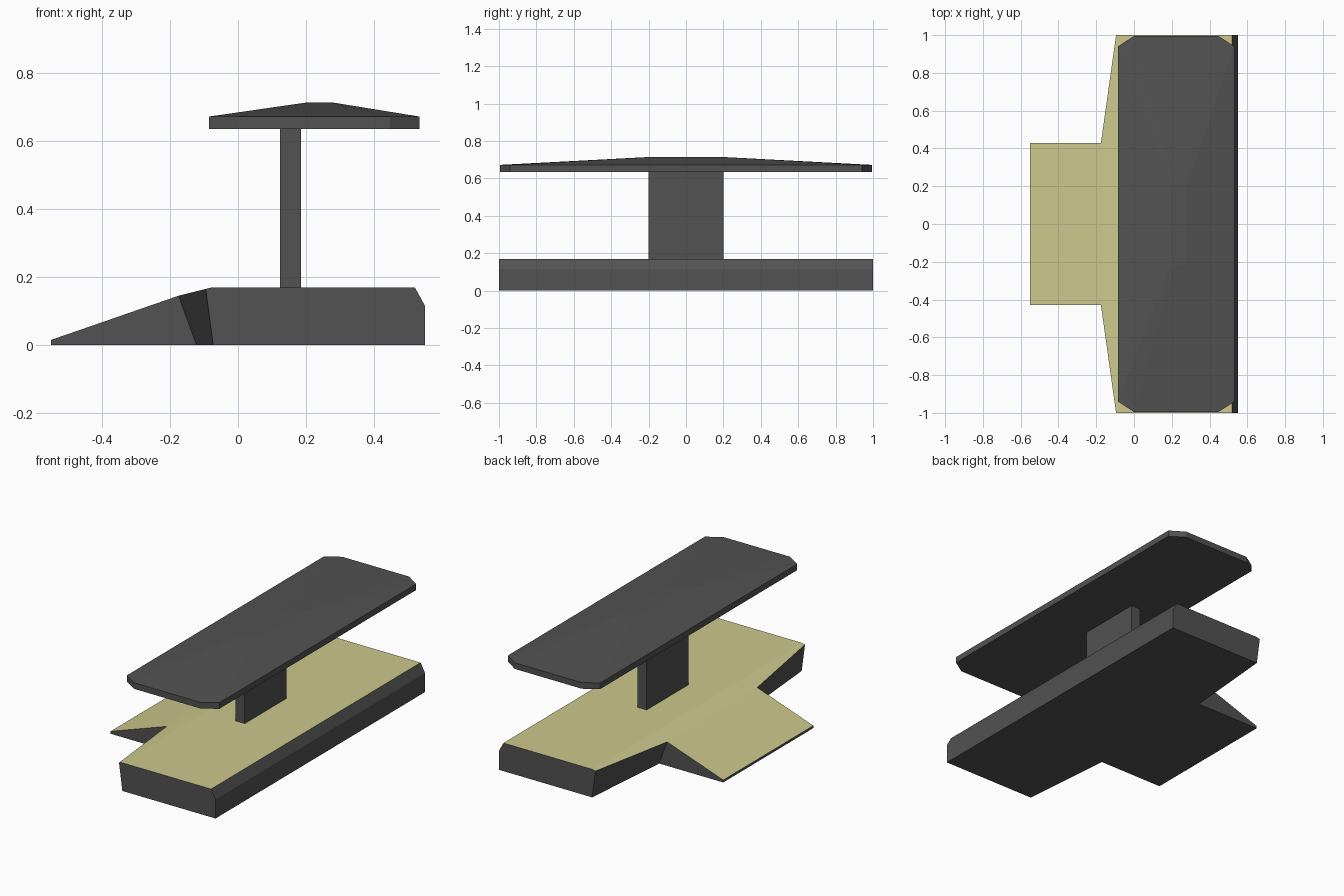
import bpy, bmesh

if "Cube" in bpy.data.objects:
    bpy.data.objects.remove(bpy.data.objects["Cube"])


def material(name, rgb):
    m = bpy.data.materials.new(name)
    m.diffuse_color = (*rgb, 1)
    m.use_nodes = True
    m.node_tree.nodes["Principled BSDF"].inputs["Base Color"].default_value = m.diffuse_color
    return m


grey = material("dark grey", (0.085, 0.085, 0.085))
sand = material("pale yellow", (0.60, 0.58, 0.26))


def make(name, build, mats):
    bm = bmesh.new()
    build(bm)
    bmesh.ops.recalc_face_normals(bm, faces=bm.faces[:])
    if len(mats) > 1:  # upward faces take the second colour
        bm.normal_update()
        for f in bm.faces:
            f.material_index = int(f.normal.z > 0.85)
    me = bpy.data.meshes.new(name)
    bm.to_mesh(me)
    bm.free()
    for m in mats:
        me.materials.append(m)
    ob = bpy.data.objects.new(name, me)
    bpy.context.collection.objects.link(ob)


def loft(bm, lower, upper):
    """Join two matching vertex rings."""
    n = len(lower)
    for i in range(n):
        j = (i + 1) % n
        bm.faces.new((lower[i], lower[j], upper[j], upper[i]))


# Platform: raised deck with a ramp on the left, undercut shoulders
def platform(bm):
    pts = {"toe": (-0.55, 0.43, 0.015), "toe_low": (-0.55, 0.43, 0),
           "neck": (-0.175, 0.43, 0.145), "neck_low": (-0.122, 0.43, 0),
           "shoulder": (-0.095, 1, 0.165), "shoulder_low": (-0.073, 1, 0),
           "crest": (-0.075, 1, 0.17), "edge": (0.52, 1, 0.17),
           "back": (0.55, 1, 0.115), "back_low": (0.55, 1, 0)}
    a, b = [{k: bm.verts.new((x, y * s, z)) for k, (x, y, z) in pts.items()}
            for s in (1, -1)]

    def across(*keys):  # face spanning both mirrored sides
        bm.faces.new([a[k] for k in keys] + [b[k] for k in reversed(keys)])

    across("toe_low", "toe")
    across("toe", "neck")
    across("neck", "shoulder", "crest")
    across("crest", "edge")
    across("edge", "back")
    across("back", "back_low")
    across("neck_low", "shoulder_low", "back_low")
    across("toe_low", "neck_low")
    for side in (a, b):
        for keys in (("toe_low", "toe", "neck", "neck_low"),
                     ("neck_low", "neck", "shoulder", "shoulder_low"),
                     ("shoulder_low", "shoulder", "crest", "edge", "back", "back_low")):
            bm.faces.new([side[k] for k in keys])


# Post: flat slab carrying the roof
def post(bm):
    rect = [(0.123, -0.2), (0.185, -0.2), (0.185, 0.2), (0.123, 0.2)]
    low, high = [[bm.verts.new((x, y, z)) for x, y in rect] for z in (0.168, 0.64)]
    loft(bm, low, high)
    bm.faces.new(low)
    bm.faces.new(high)


# Roof: clipped rectangle with a shallow hipped top
def roof(bm):
    outline = [(-0.085, -0.94), (0, -0.995), (0.447, -0.995), (0.533, -0.94),
               (0.533, 0.94), (0.447, 0.995), (0, 0.995), (-0.085, 0.94)]
    low, rim = [[bm.verts.new((x, y, z)) for x, y in outline] for z in (0.635, 0.672)]
    cap = [bm.verts.new((0.24 + (x - 0.224) * 0.13, y * 0.22, 0.713)) for x, y in outline]
    loft(bm, low, rim)
    loft(bm, rim, cap)
    bm.faces.new(low)
    bm.faces.new(cap)


make("platform", platform, [grey, sand])
make("post", post, [grey])
make("roof", roof, [grey])
